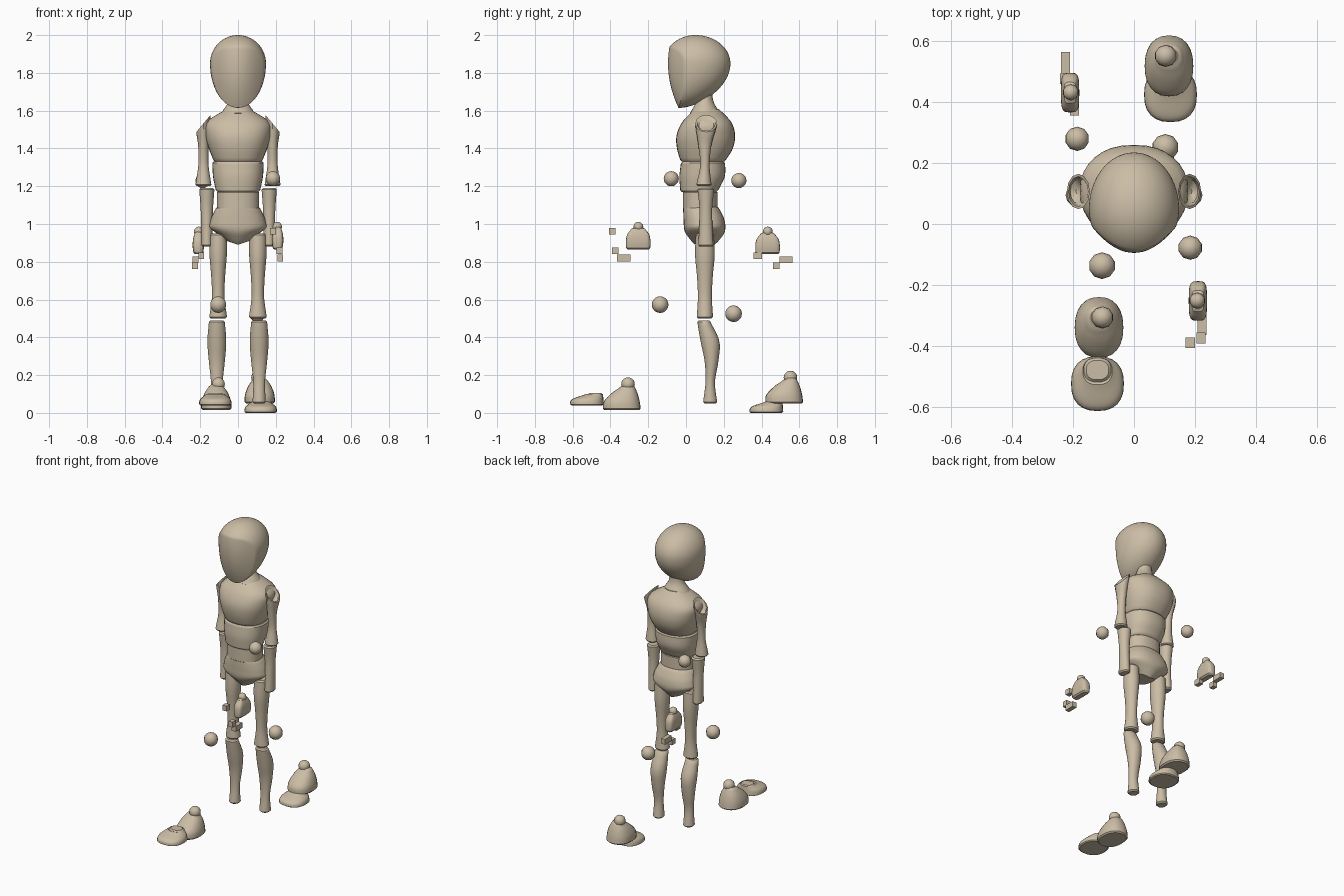
import bpy, bmesh, math
from mathutils import Vector, Matrix

cube = bpy.data.objects.get("Cube")
if cube:
    bpy.data.objects.remove(cube, do_unlink=True)

wood = bpy.data.materials.new("pale_wood")
wood.use_nodes = True
wood.diffuse_color = (.6, .51, .38, 1)
wood.node_tree.nodes["Principled BSDF"].inputs["Base Color"].default_value = wood.diffuse_color


def finish(name, bm, crease=40):
    """Turn a bmesh into a smooth shaded wooden object."""
    bmesh.ops.recalc_face_normals(bm, faces=bm.faces)
    mesh = bpy.data.meshes.new(name)
    bm.to_mesh(mesh)
    bm.free()
    mesh.materials.append(wood)
    obj = bpy.data.objects.new(name, mesh)
    bpy.context.collection.objects.link(obj)
    bpy.ops.object.select_all(action="DESELECT")
    obj.select_set(True)
    bpy.context.view_layer.objects.active = obj
    bpy.ops.object.shade_smooth_by_angle(angle=math.radians(crease))


def blend(values, t):
    """Smooth curve through evenly spaced values, for t from zero to one."""
    if not isinstance(values, list):
        return values
    last = len(values) - 1
    place = t * last
    i = min(int(place), last - 1)
    f = place - i
    before, start, end, after = (values[min(max(i + k, 0), last)] for k in (-1, 0, 1, 2))
    slope_in, slope_out = (end - before) / 2, (after - start) / 2
    rise = end - start
    return start + f * (slope_in + f * (3 * rise - 2 * slope_in - slope_out
                                        + f * (slope_in + slope_out - 2 * rise)))


def signed_power(value, exponent):
    return math.copysign(abs(value) ** exponent, value)


def loft(name, bottom, top, widths, depths, x=0, y=.1, side=1, sides=24, power=2,
         bevel=.008, hollow=False, warp=None, move=(0, 0, 0)):
    """Stack rounded rings of evenly spaced half widths, half depths and centres."""
    steps = 14
    rings = []
    for k in range(steps + 1):
        t = k / steps
        rings.append([bottom + t * (top - bottom), blend(widths, t), blend(depths, t), blend(y, t)])
    # Bevelled rims, or a bowl sunk into the top
    z, w, d, cy = rings[0]
    rings[0][0] += bevel
    rings.insert(0, [z, w - bevel, d - bevel, cy])
    z, w, d, cy = rings[-1]
    if hollow:
        rings += [[z - drop * w, w * scale, d * scale, cy] for drop, scale in ((0, .85), (.8, .7), (1.4, .2))]
    else:
        rings[-1][0] -= bevel
        rings.append([z, w - bevel, d - bevel, cy])

    bm = bmesh.new()
    loops = []
    for z, w, d, cy in rings:
        loop = []
        for i in range(sides):
            a = math.tau * i / sides
            p = Vector((x + w * signed_power(math.cos(a), 2 / power),
                        cy + d * signed_power(math.sin(a), 2 / power), z))
            if warp:
                p.z += warp(p)
            p += Vector(move)
            p.x *= side
            loop.append(bm.verts.new(p))
        loops.append(loop)
    for low, high in zip(loops, loops[1:]):
        for i in range(sides):
            j = (i + 1) % sides
            bm.faces.new((low[i], low[j], high[j], high[i]))
    bm.faces.new(loops[0])
    bm.faces.new(loops[-1])
    finish(name, bm)


def ball(name, place, radius):
    bm = bmesh.new()
    bmesh.ops.create_uvsphere(bm, u_segments=10, v_segments=10, radius=radius,
                              matrix=Matrix.Translation(place))
    finish(name, bm, crease=60)


def block(name, centre, length=.035):
    """Small loose finger piece."""
    bm = bmesh.new()
    bmesh.ops.create_cube(bm, size=1, matrix=Matrix.Translation(centre)
                          @ Matrix.Diagonal((.03, length, .035, 1)))
    finish(name, bm)


def build_head():
    """An egg with a forward chin, its front pressed back into a shallow mask."""
    bm = bmesh.new()
    bmesh.ops.create_uvsphere(bm, u_segments=64, v_segments=48, radius=1)
    for v in bm.verts:
        x, y, z = v.co
        chin = min(z, 0) ** 2
        x *= .148
        y = .05 + y * (.185 if y > 0 else .17) - .085 * chin
        z = 1.85 + z * (.15 if z > 0 else .235)
        mask = -.095 + (1.85 - z) ** 2 + 4.5 * x * x
        v.co = (x, max(y, mask) if y < .05 - .085 * chin else y, z)
    finish("head", bm, crease=30)


# Head and torso, stacked from the neck down to the pelvis
build_head()
loft("neck", 1.58, 1.72, widths=[.09, .05, .045], depths=[.08, .045, .04])
loft("chest", 1.33, 1.61, widths=[.13, .155, .173, .168, .07], depths=[.12, .148, .155, .13, .07],
     y=[.09, .1, .105, .11, .11], sides=32, power=2.3)
loft("ribs", 1.17, 1.33, widths=[.117, .132, .136], depths=[.1, .12, .117], y=[.07, .085, .09],
     sides=32, power=2.3)
loft("waist", 1.08, 1.17, widths=.112, depths=.092, y=.075, sides=32, power=2.3, bevel=.003)
loft("pelvis", .89, 1.09, widths=[.07, .147, .145, .117], depths=[.06, .105, .108, .095],
     y=[.1, .1, .095, .08], sides=32, power=2.3, warp=lambda p: max(0, 1 - p.z) * 3 * abs(p.x))


def socket_tilt(p):
    """Tip the hollow shoulder socket outward."""
    return -min(max((p.z - 1.4) * 8, 0), 1) * (p.x - .185) * 1.2


# Limbs
for label, s in (("left", 1), ("right", -1)):
    loft(label + "_upper_arm", 1.2, 1.53, widths=[.042, .027, .028, .038], depths=[.04, .025, .035, .058],
         x=.183, y=[.095, .1, .1, .107], side=s, sides=12, hollow=True, warp=socket_tilt)
    loft(label + "_forearm", .88, 1.19, widths=[.03, .03, .033, .04], depths=[.04, .035, .034, .044],
         x=.165, y=.105, side=s)
    loft(label + "_thigh", .5, .95, widths=[.047, .033, .037, .046, .046],
         depths=[.043, .037, .042, .052, .048], x=.105, side=s)
    loft(label + "_shin", .05, .49, widths=[.035, .031, .042, .05, .042],
         depths=[.037, .025, .036, .05, .035], x=.112, y=[.128, .128, .135, .127, .095], side=s)

# Loose feet and hands: each pair shares its shapes but stands in different places
places = (("right", -1, (0, 0, 0), (0, 0, 0), (0, .685, -.025)),
          ("left", 1, (0, .86, .035), (0, .95, -.04), (0, 0, 0)))
for label, s, heel_move, toe_move, hand_move in places:
    loft(label + "_heel", .015, .15, widths=[.08, .078, .062, .035], depths=[.1, .095, .068, .03],
         x=.115, y=[-.34, -.34, -.325, -.305], side=s, power=2.3, move=heel_move)
    ball(label + "_ankle_ball", Vector((s * .104, -.307, .152)) + Vector(heel_move), .036)
    loft(label + "_toe", .04, .105, widths=[.087, .08, .045], depths=[.09, .083, .04],
         x=.12, y=[-.525, -.52, -.48], side=s, power=2.4, move=toe_move)
    loft(label + "_palm", .865, .985, widths=[.025, .03, .028, .018], depths=[.063, .065, .058, .03],
         x=.21, y=-.253, side=s, power=4, move=hand_move)
    ball(label + "_wrist_ball", Vector((s * .208, -.252, .985)) + Vector(hand_move), .026)

# Loose elbow and knee balls
ball("left_elbow_ball", (.185, -.078, 1.24), .04)
ball("right_elbow_ball", (-.187, .28, 1.23), .04)
ball("left_knee_ball", (.103, .252, .525), .044)
ball("right_knee_ball", (-.105, -.137, .573), .044)

# Loose finger and thumb pieces
block("left_fingers", (.224, -.33, .82), length=.07)
block("left_fingertips", (.22, -.375, .858))
block("left_thumb", (.185, -.39, .962))
block("right_fingers", (-.225, .53, .81), length=.07)
block("right_fingertips", (-.228, .478, .78))
block("right_thumb", (-.195, .38, .832), length=.045)
